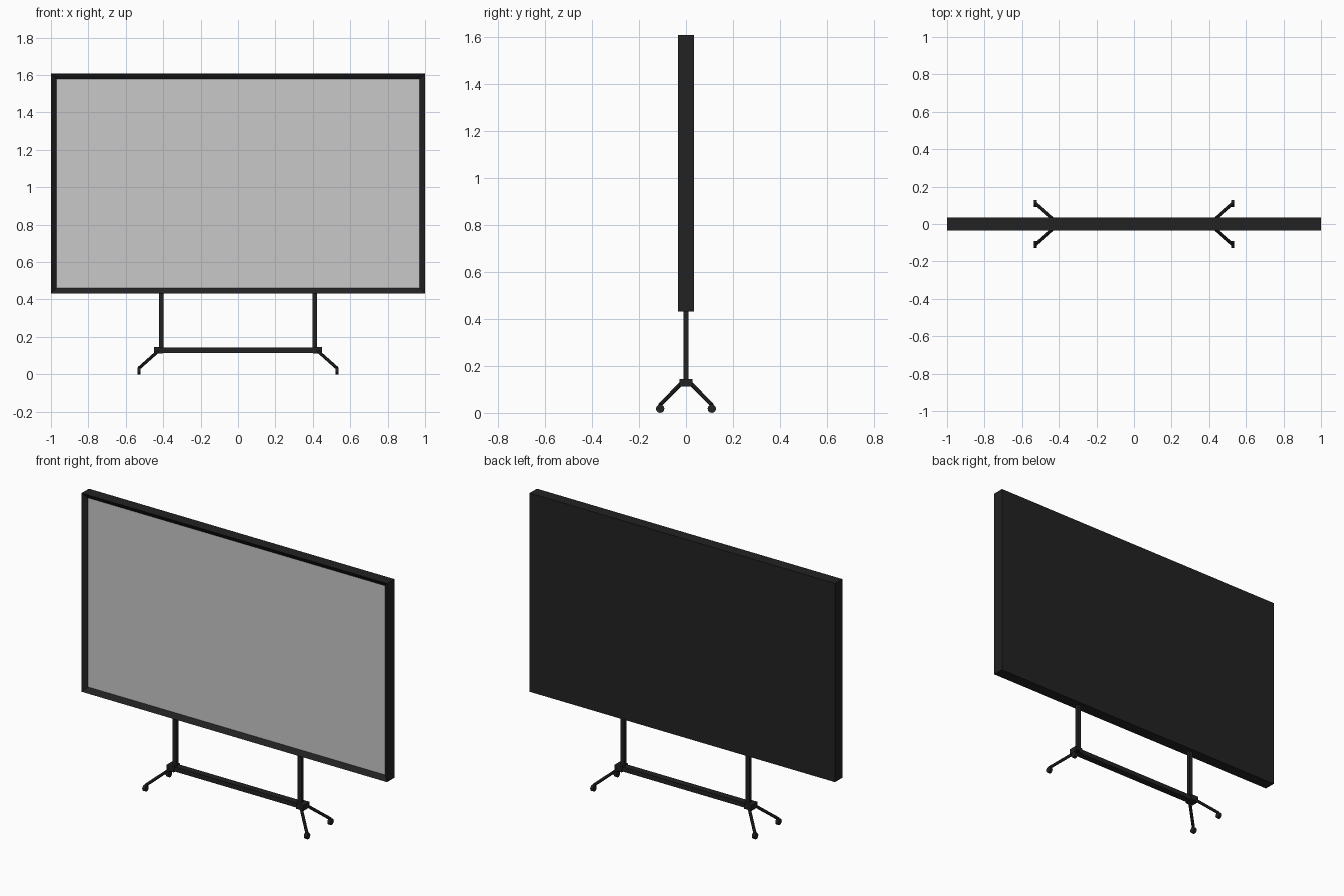
import bpy, bmesh, math
from mathutils import Vector

if "Cube" in bpy.data.objects:
    bpy.data.objects.remove(bpy.data.objects["Cube"])


def material(name, rgb):
    m = bpy.data.materials.new(name)
    m.diffuse_color = (*rgb, 1)
    m.use_nodes = True
    m.node_tree.nodes["Principled BSDF"].inputs["Base Color"].default_value = m.diffuse_color
    return m


BLACK = material("matte black", (0.016, 0.016, 0.016))
GREY = material("screen grey", (0.58, 0.58, 0.58))


def finish(name, bm, mat):
    bmesh.ops.recalc_face_normals(bm, faces=bm.faces)
    me = bpy.data.meshes.new(name)
    bm.to_mesh(me)
    bm.free()
    me.materials.append(mat)
    ob = bpy.data.objects.new(name, me)
    bpy.context.collection.objects.link(ob)
    return ob


def box(name, x, y, z, mat=BLACK):
    bm = bmesh.new()
    bmesh.ops.create_cube(bm, size=1)
    for v in bm.verts:
        v.co = Vector(r[0] + (c + 0.5) * (r[1] - r[0]) for c, r in zip(v.co, (x, y, z)))
    return finish(name, bm, mat)


def rod(name, a, b, radius, sides=12):
    a, b = Vector(a), Vector(b)
    bm = bmesh.new()
    bmesh.ops.create_cone(bm, cap_ends=True, segments=sides, radius1=radius,
                          radius2=radius, depth=(b - a).length)
    q = (b - a).to_track_quat('Z', 'Y')
    for v in bm.verts:
        v.co = q @ v.co + (a + b) / 2
    ob = finish(name, bm, BLACK)
    ob.data.set_sharp_from_angle(angle=math.radians(40))
    return ob


# Display housing with a recessed front opening
housing = box("display_housing", (-1, 1), (-0.034, 0.034), (0.432, 1.608))
bm = bmesh.new()
bm.from_mesh(housing.data)
front = min(bm.faces, key=lambda f: f.calc_center_median().y)
bmesh.ops.inset_region(bm, faces=[front], thickness=0.04)
for v in front.verts:
    v.co.y += 0.02
bm.to_mesh(housing.data)
bm.free()
# grey display surface: the recessed face
housing.data.materials.append(GREY)
for p in housing.data.polygons:
    if p.normal.y < -0.9 and p.center.y < 0 and p.center.y > -0.03:
        p.material_index = 1

# Crossbar of the stand
box("crossbar", (-0.42, 0.42), (-0.02, 0.02), (0.115, 0.142))

for side, s in (("left", -1), ("right", 1)):
    # Upright posts and end blocks
    box(side + "_post", (s * 0.41 - 0.0125, s * 0.41 + 0.0125), (-0.011, 0.011), (0.13, 0.44))
    box(side + "_end_block", (s * 0.425 - 0.024, s * 0.425 + 0.024), (-0.028, 0.028), (0.112, 0.145))
    for end, t in (("front", -1), ("back", 1)):
        # Splayed legs with wheels
        rod(f"{side}_{end}_leg", (s * 0.42, t * 0.015, 0.13), (s * 0.528, t * 0.11, 0.034), 0.009, 8)
        rod(f"{side}_{end}_wheel", (s * 0.52, t * 0.11, 0.018), (s * 0.538, t * 0.11, 0.018), 0.018, 12)
